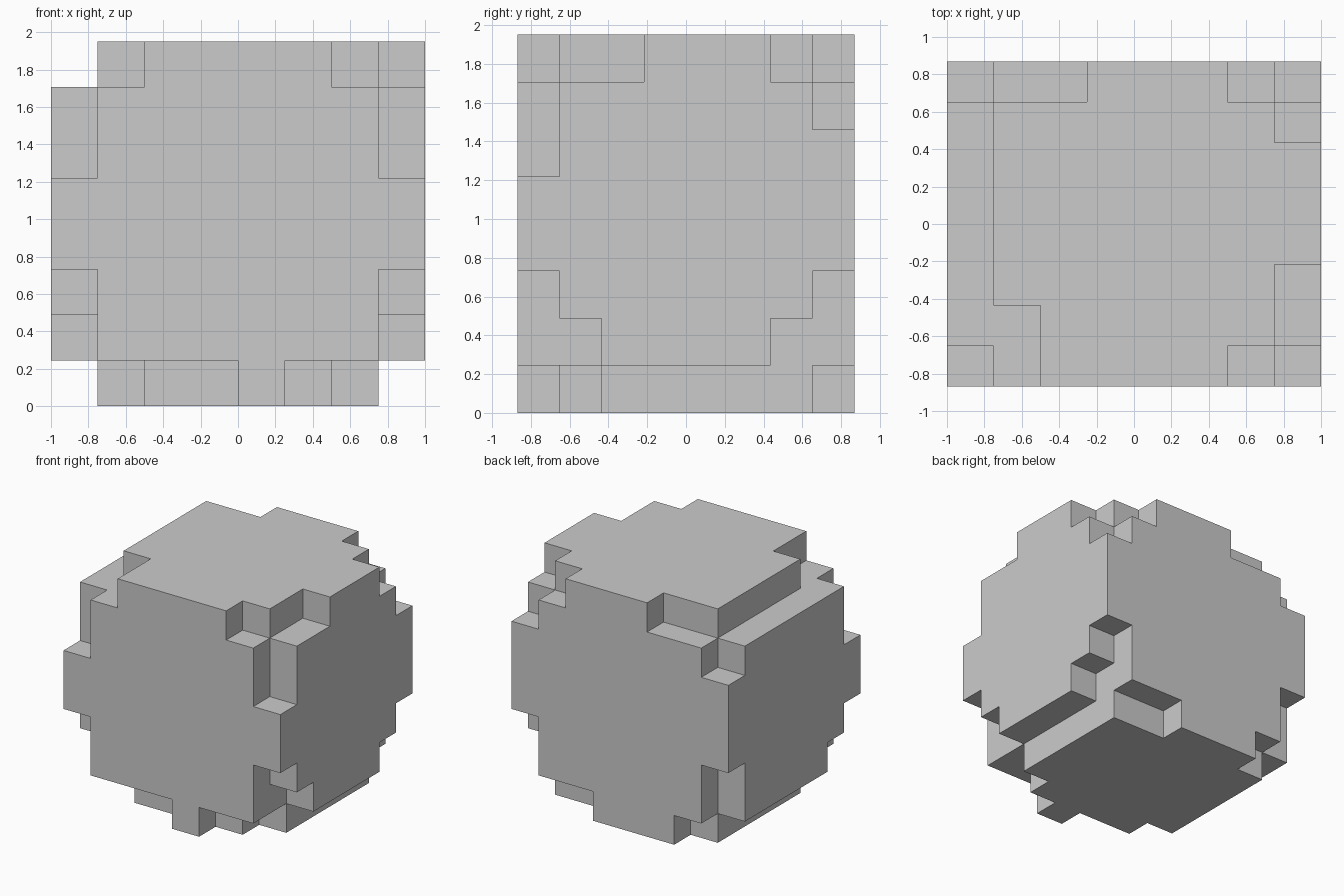
import bpy, bmesh
from mathutils import Vector
from itertools import product

if "Cube" in bpy.data.objects:
    bpy.data.objects.remove(bpy.data.objects["Cube"])

N = 8
STEP = Vector((2.0 / N, 1.74 / N, 1.95 / N))
START = Vector((-1.0, -0.87, 0.0))

# Full block grid; cell indices run left-right, front-back, bottom-top
cells = set(product(range(N), repeat=3))


def carve(xs, ys, zs):
    """Remove an inclusive range of cells along each axis."""
    for c in product(*(range(a, b + 1) for a, b in (xs, ys, zs))):
        cells.discard(c)


# Long edges worn away from front to back
carve((0, 0), (0, 7), (7, 7))
carve((0, 0), (0, 7), (0, 0))
carve((7, 7), (0, 7), (0, 0))

# Front left corners
carve((0, 0), (0, 0), (5, 6))
carve((1, 1), (0, 1), (7, 7))
carve((0, 0), (0, 0), (2, 2))
carve((0, 0), (0, 1), (1, 1))
carve((1, 1), (0, 1), (0, 0))
carve((2, 3), (0, 0), (0, 0))

# Front right corners
carve((7, 7), (0, 2), (7, 7))
carve((6, 6), (0, 0), (7, 7))
carve((7, 7), (0, 0), (5, 6))
carve((7, 7), (0, 0), (2, 2))
carve((7, 7), (0, 1), (1, 1))
carve((6, 6), (0, 1), (0, 0))
carve((5, 5), (0, 0), (0, 0))

# Back right corners
carve((7, 7), (6, 7), (7, 7))
carve((6, 6), (7, 7), (7, 7))
carve((7, 7), (7, 7), (6, 6))
carve((7, 7), (7, 7), (2, 2))
carve((7, 7), (6, 7), (1, 1))
carve((5, 6), (7, 7), (0, 0))

# Back left corners
carve((1, 2), (7, 7), (7, 7))
carve((0, 0), (7, 7), (6, 6))
carve((0, 0), (7, 7), (1, 2))
carve((1, 1), (7, 7), (0, 0))

# Skin: one quad wherever a cell borders empty space
bm = bmesh.new()
verts = {}


def corner(p):
    if p not in verts:
        verts[p] = bm.verts.new([START[a] + STEP[a] * p[a] for a in range(3)])
    return verts[p]


for cell in sorted(cells):
    for axis, side in product(range(3), (0, 1)):
        neighbour = list(cell)
        neighbour[axis] += 2 * side - 1
        if tuple(neighbour) in cells:
            continue
        u, v = (axis + 1) % 3, (axis + 2) % 3
        quad = []
        for du, dv in ((0, 0), (1, 0), (1, 1), (0, 1)):
            p = list(cell)
            p[axis] += side
            p[u] += du
            p[v] += dv
            quad.append(corner(tuple(p)))
        bm.faces.new(quad if side else quad[::-1])

# Merge flat areas into large faces
bmesh.ops.dissolve_limit(bm, angle_limit=0.01, verts=bm.verts[:], edges=bm.edges[:])
mesh = bpy.data.meshes.new("blocky_boulder")
bm.to_mesh(mesh)
bm.free()
bpy.context.collection.objects.link(bpy.data.objects.new("blocky_boulder", mesh))
